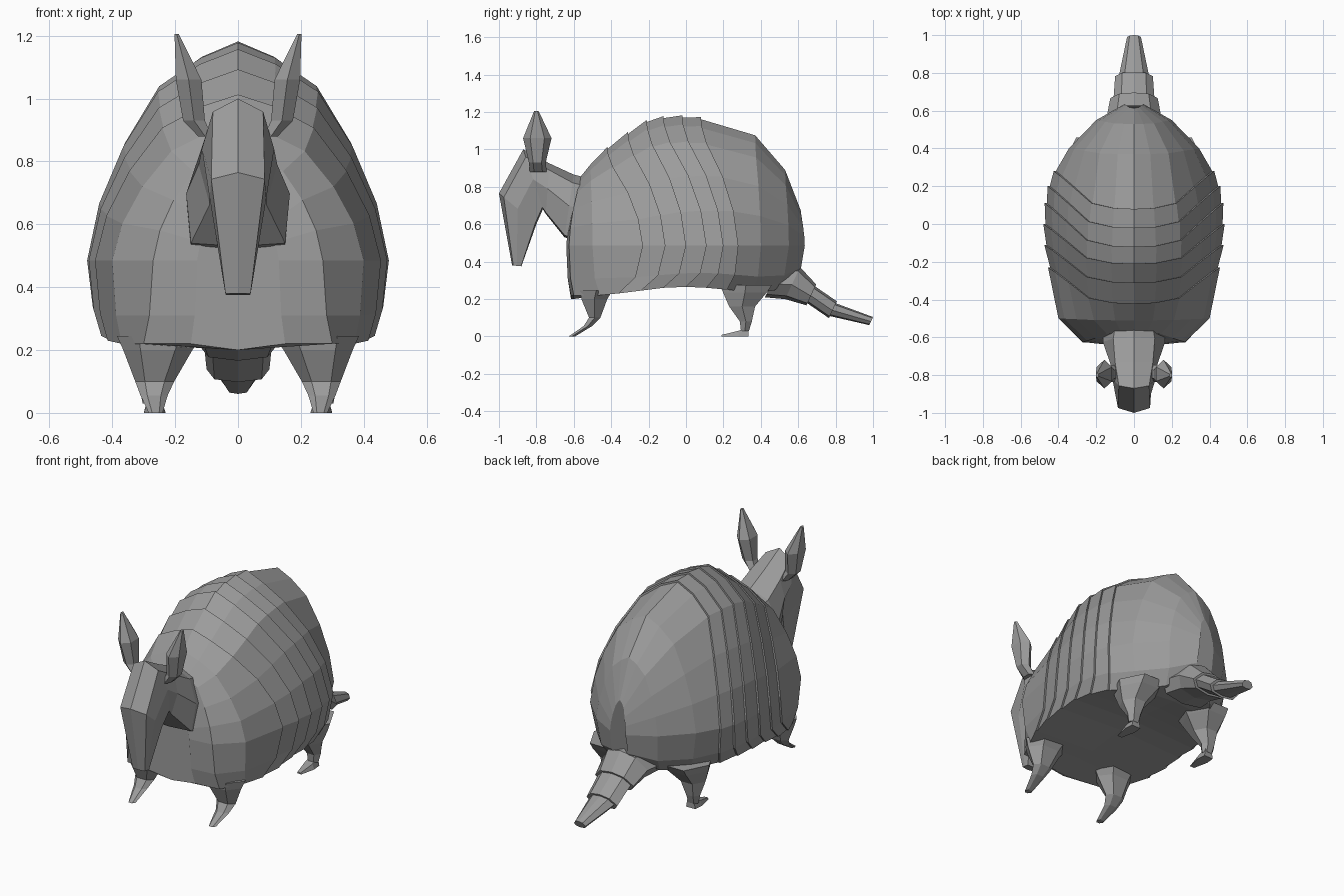
import bpy, bmesh, math
from mathutils import Vector

if "Cube" in bpy.data.objects:
    bpy.data.objects.remove(bpy.data.objects["Cube"])

# Dark grey hide
hide = bpy.data.materials.new("hide_grey")
hide.diffuse_color = (.33, .33, .33, 1)
hide.use_nodes = True
hide.node_tree.nodes["Principled BSDF"].inputs["Base Color"].default_value = hide.diffuse_color


def loft(name, rings):
    """Skin a list of equal-length closed rings and cap both ends."""
    bm = bmesh.new()
    loops = [[bm.verts.new(p) for p in r] for r in rings]
    n = len(loops[0])
    for a, b in zip(loops, loops[1:]):
        for i in range(n):
            j = (i + 1) % n
            bm.faces.new((a[i], a[j], b[j], b[i]))
    bm.faces.new(loops[0])
    bm.faces.new(loops[-1])
    bmesh.ops.recalc_face_normals(bm, faces=bm.faces)
    me = bpy.data.meshes.new(name)
    bm.to_mesh(me)
    bm.free()
    me.materials.append(hide)
    ob = bpy.data.objects.new(name, me)
    bpy.context.collection.objects.link(ob)
    return ob


def mirror_ring(half):
    """Half ring running from top centre to bottom centre -> full ring."""
    return half + [(-x, y, z) for x, y, z in half[-2:0:-1]]


# Shell: each ring is a bent hoop (top y, top z, side y, half width, rim y, rim z, rim width)
ZM = 0.485


def hoop(yt, zt, ym, w, yb, zb, wb, grow=0.0, belly=.02):
    zt, w, wb = zt + grow, w + grow, wb + grow
    half = []
    for fx, fz, fy in ((0, 1, 1), (.25, .93, .98), (.53, .80, .85), (.76, .54, .42),
                       (.92, .27, .13), (1, 0, 0)):
        half.append((fx * w, ym + (yt - ym) * fy, ZM + (zt - ZM) * fz))
    half.append((w * .6 + wb * .4, ym + (yb - ym) * .3, ZM + (zb - ZM) * .66))
    half.append((wb, yb, zb))
    half.append((0, yb, zb + belly))
    return mirror_ring(half)


bands = [(-.42, 1.008, -.23, .450, -.36, .23, .41),
         (-.31, 1.088, -.11, .470, -.24, .245, .43),
         (-.21, 1.152, .00, .475, -.12, .26, .43),
         (-.12, 1.173, .11, .468, .00, .265, .43),
         (-.02, 1.177, .20, .452, .11, .26, .41),
         (.08, 1.167, .28, .42, .22, .25, .37)]
rings = [hoop(-.60, .70, -.64, .13, -.615, .22, .15, belly=-.02),
         hoop(-.575, .84, -.625, .27, -.60, .22, .30, belly=-.02),
         hoop(-.51, .92, -.50, .40, -.46, .22, .37)]
for b in bands:
    rings += [hoop(*b, grow=.005), hoop(*b, grow=-.006)]
rings += [hoop(.37, 1.075, .40, .345, .35, .235, .27),
          hoop(.53, .89, .55, .20, .47, .245, .16),
          hoop(.615, .67, .635, .05, .57, .31, .06)]
loft("shell", rings)


# Head: sections from the neck to the snout tip (top y,z / bottom y,z / widths top, middle, bottom)
def section(yt, zt, yb, zb, wt, wm, wb):
    def at(f, w):
        return (w, yt + (yb - yt) * f, zt + (zb - zt) * f)
    return mirror_ring([at(0, 0), at(.13, wt), at(.5, wm), at(.97, wb), at(1, 0)])


loft("head", [section(-.54, .85, -.58, .51, .10, .16, .15),
              section(-.60, .865, -.65, .53, .11, .165, .15),
              section(-.73, .925, -.75, .655, .10, .125, .09),
              section(-.87, 1.0, -.765, .68, .08, .115, .09),
              section(-1.0, .765, -.80, .60, .085, .09, .07),
              section(-.93, .38, -.88, .375, .04, .04, .038)])


def tube(name, stations, sides, side=1, phase=0.0):
    """Loft level ellipses (x, y, z, rx, ry); side=-1 mirrors it."""
    return loft(name, [[(side * (x + rx * math.cos(phase + math.tau * i / sides)),
                         y + ry * math.sin(phase + math.tau * i / sides), z)
                        for i in range(sides)] for x, y, z, rx, ry in stations])


for side, tag in ((1, "left"), (-1, "right")):
    # Ears
    tube("ear_" + tag, [(.105, -.79, .88, .025, .045), (.14, -.795, .93, .04, .045),
                        (.157, -.795, 1.06, .047, .076),
                        (.195, -.80, 1.205, .008, .012)], 6, side, math.pi / 6)
    # Front legs
    tube("front_leg_" + tag, [(.25, -.48, .245, .135, .10), (.255, -.49, .20, .11, .08),
                              (.265, -.488, .10, .062, .035), (.267, -.525, .055, .043, .026),
                              (.262, -.61, 0, .022, .02)], 6, side)
    # Rear legs
    tube("rear_leg_" + tag, [(.235, .32, .275, .14, .16), (.245, .315, .235, .12, .135),
                             (.262, .30, .16, .075, .08), (.27, .32, .08, .045, .037),
                             (.268, .315, .03, .035, .025)], 6, side)
    # Rear feet
    loft("rear_foot_" + tag, [[(side * (.265 + w), y, 0), (side * (.265 - w), y, 0),
                               (side * (.265 - w * .7), y, h), (side * (.265 + w * .7), y, h)]
                              for y, w, h in ((.335, .03, .05), (.28, .035, .03),
                                              (.19, .015, .008))])


# Tail: tapering overlapping segments, sections set square to the sloping axis
def tail_ring(y, z, w, h):
    up = Vector((0, .42, .9))
    half = [(0, 1), (.62, .75), (1, -.1), (.75, -.8), (0, -1)]
    return mirror_ring([tuple(Vector((w * a, y, z)) + up * h * b) for a, b in half])


loft("tail", [tail_ring(.46, .29, .17, .09), tail_ring(.57, .285, .145, .095),
              tail_ring(.67, .222, .125, .062), tail_ring(.67, .222, .108, .05),
              tail_ring(.785, .143, .10, .05), tail_ring(.785, .143, .08, .038),
              tail_ring(.99, .082, .037, .024)])
